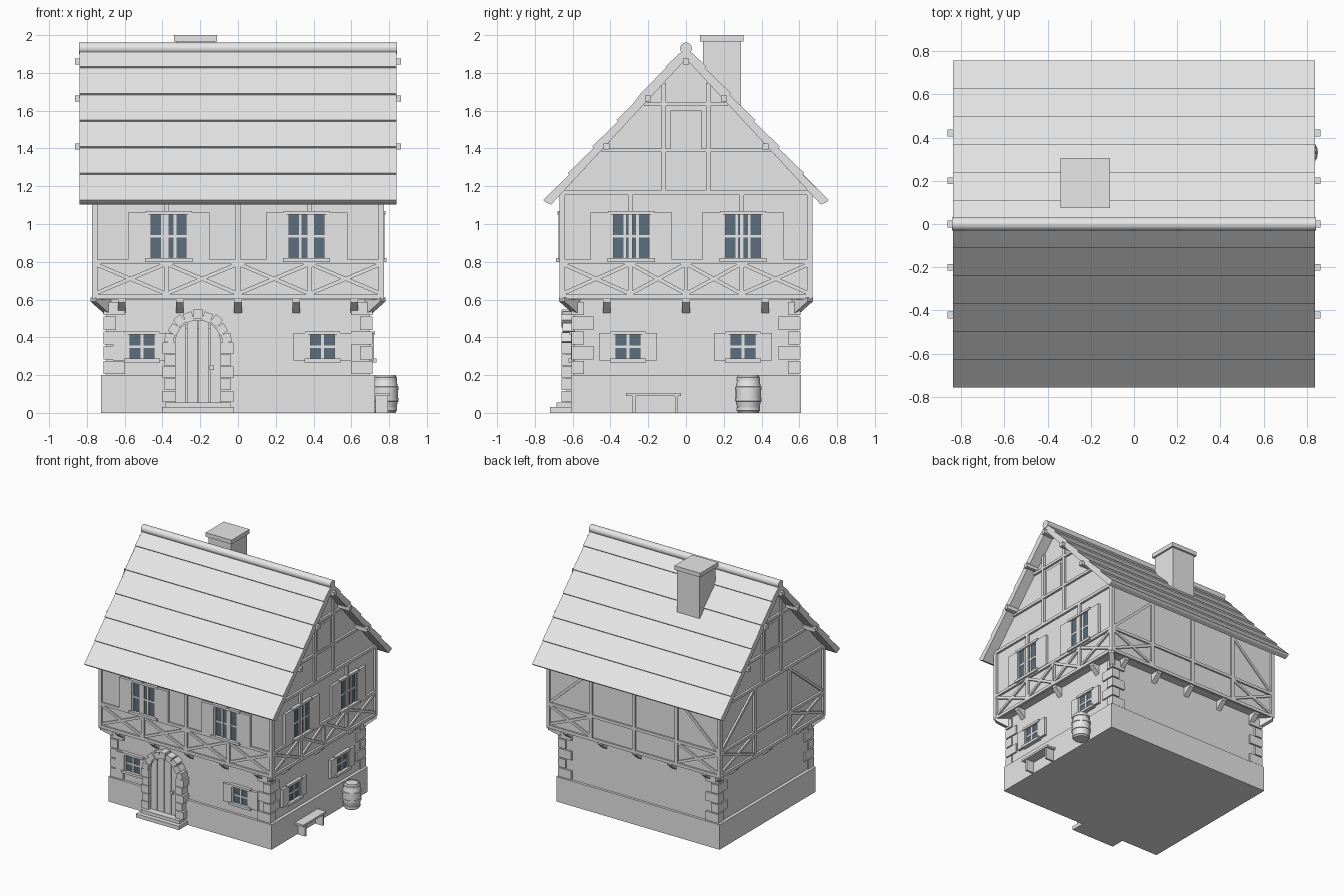
import bpy, bmesh
from math import pi, sin, cos, atan2, sqrt, radians
from mathutils import Matrix, Vector

cube = bpy.data.objects.get("Cube")
if cube:
    bpy.data.objects.remove(cube)


def material(name, rgb):
    m = bpy.data.materials.new(name)
    m.use_nodes = True
    m.diffuse_color = (*rgb, 1)
    m.node_tree.nodes["Principled BSDF"].inputs["Base Color"].default_value = (*rgb, 1)
    return m


STONE = material("pale_grey", (0.8, 0.8, 0.8))
GLASS = material("dark_blue_glass", (0.11, 0.155, 0.205))

# Facade frames: u runs right along the face, local -y points outward
FRONT, RIGHT, BACK, LEFT = 0, pi / 2, pi, -pi / 2


class Part:
    """Collects simple solids into one mesh object."""

    def __init__(self, name, angle=FRONT, mat=STONE):
        self.name, self.mat = name, mat
        self.frame = Matrix.Rotation(angle, 4, 'Z')
        self.bm = bmesh.new()

    def box(self, u, z, out, w, h, t, spin=0):
        """Box with its outer face at distance `out` and thickness t."""
        m = (self.frame @ Matrix.Translation((u, t / 2 - out, z))
             @ Matrix.Rotation(spin, 4, 'Y') @ Matrix.Diagonal((w, t, h, 1)))
        bmesh.ops.create_cube(self.bm, size=1, matrix=m)

    def span(self, u0, u1, z0, z1, out, t):
        self.box((u0 + u1) / 2, (z0 + z1) / 2, out, u1 - u0, z1 - z0, t)

    def beam(self, a, b, out, w=0.02, t=0.02):
        du, dz = b[0] - a[0], b[1] - a[1]
        self.box((a[0] + b[0]) / 2, (a[1] + b[1]) / 2, out,
                 sqrt(du * du + dz * dz), w, t, -atan2(dz, du))

    def prism(self, points, out, t):
        """Extrude a (u, z) outline inward from the plane at `out`."""
        vs = [self.bm.verts.new(self.frame @ Vector((u, -out, z))) for u, z in points]
        f = self.bm.faces.new(vs)
        r = bmesh.ops.extrude_face_region(self.bm, geom=[f])
        new = [g for g in r["geom"] if isinstance(g, bmesh.types.BMVert)]
        bmesh.ops.translate(self.bm, verts=new, vec=self.frame.to_3x3() @ Vector((0, t, 0)))

    def done(self, smooth=False):
        bmesh.ops.recalc_face_normals(self.bm, faces=self.bm.faces)
        me = bpy.data.meshes.new(self.name)
        self.bm.to_mesh(me)
        self.bm.free()
        me.materials.append(self.mat)
        ob = bpy.data.objects.new(self.name, me)
        bpy.context.collection.objects.link(ob)
        if smooth:
            bpy.ops.object.select_all(action='DESELECT')
            ob.select_set(True)
            bpy.context.view_layer.objects.active = ob
            bpy.ops.object.shade_smooth_by_angle(angle=radians(35))
        return ob


def under(y):
    """Height of the roof underside."""
    return 1.874 - 1.08 * abs(y)


# Masonry ground floor
p = Part("plinth"); p.span(-0.725, 0.725, 0, 0.2, 0.61, 1.22); p.done()
p = Part("ground_floor_walls"); p.span(-0.7, 0.7, 0.2, 0.61, 0.59, 1.18); p.done()

# Upper storey with gables
W, D = 0.755, 0.655
p = Part("upper_walls", RIGHT)
p.prism([(-D, 0.6), (D, 0.6), (D, under(D)), (0, under(0)), (-D, under(D))], W, 2 * W)
p.done()

# Corner quoins, alternating long and short
p = Part("quoins")
for sx in (-1, 1):
    for sy in (-1, 1):
        for i in range(5):
            w, d = (0.115, 0.065) if i % 2 == 0 else (0.065, 0.115)
            p.box(sx * (0.712 - w / 2), 0.24 + i * 0.078, -sy * 0.605 + (d if sy > 0 else 0), w, 0.07, d)
p.done()

# Roof: overlapping courses as a stepped profile along the ridge
steps = [1.12 + 0.141 * i for i in range(6)] + [1.935]
half = [(0.714, 1.103)]
for lo, hi in zip(steps, steps[1:]):
    half += [((1.935 - lo) / 1.09 - 0.004, lo - 0.004), ((1.935 - lo) / 1.09 + 0.008, lo + 0.008),
             ((1.935 - hi) / 1.09, hi)]
p = Part("roof", RIGHT)
p.prism(half + [(-y, z) for y, z in reversed(half[:-1])] + [(0, under(0))], 0.838, 1.676)
p.done()
p = Part("ridge_roll")
bmesh.ops.create_cone(p.bm, cap_ends=True, segments=20, radius1=0.031, radius2=0.031, depth=1.684,
                      matrix=Matrix.Translation((0, 0, 1.93)) @ Matrix.Rotation(pi / 2, 4, 'Y'))
p.done(smooth=True)
p = Part("purlins", RIGHT)
for y, z in ((0, 1.86), (0.2, 1.665), (-0.2, 1.665), (0.42, 1.41), (-0.42, 1.41)):
    p.box(y, z, 0.862, 0.032, 0.032, 1.724)
p.done()

# Chimney
p = Part("chimney")
p.span(-0.325, -0.125, 1.5, 1.97, -0.09, 0.2)
p.span(-0.34, -0.11, 1.967, 2.0, -0.075, 0.23)
p.done()


# Timber framing of one facade
def framing(name, angle, half_w, out, posts, panels, braces):
    t = Part(name, angle)
    e = half_w - 0.012
    for z, h in ((0.615, 0.024), (0.8, 0.022), (1.165, 0.024)):
        t.box(0, z, out, 2 * half_w, h, 0.03)
    for u in [-e, e] + posts:
        t.box(u, 0.885, out, 0.026, 0.56, 0.028)
    for a, b in panels:
        t.box(a, 0.705, out, 0.022, 0.18, 0.026)
        for z0, z1 in ((0.63, 0.79), (0.79, 0.63)):
            t.beam((a, z0), (b, z1), out - 0.003)
    for a, b in braces:
        t.beam((a, 0.8), (b, 1.15), out - 0.003)
    if angle in (LEFT, RIGHT):
        for z in (1.39, 1.635):
            r = (under(0) - z) / 1.08
            t.box(0, z, out, 2 * r, 0.02, 0.03)
        for u in (-0.117, 0.117):
            t.span(u - 0.012, u + 0.012, 1.17, under(0.117), out - 0.002, 0.028)
    t.done()


def chain(*us):
    return list(zip(us, us[1:]))


framing("front_timbers", FRONT, 0.772, 0.668, [-0.38, 0, 0.38], chain(-0.76, -0.38, 0, 0.38, 0.76), [])
framing("right_timbers", RIGHT, 0.668, 0.772, [-0.295, 0.295], chain(-0.655, -0.295, 0, 0.295, 0.655), [])
framing("back_timbers", BACK, 0.772, 0.668, [-0.38, 0, 0.38],
        [(-0.76, -0.38), (0.38, 0.76)], [(-0.76, -0.38), (0.76, 0.38)])
framing("left_timbers", LEFT, 0.668, 0.772, [-0.22, 0.22],
        [(-0.655, -0.22), (0.22, 0.655)], [(-0.655, -0.22), (0.655, 0.22)])

# Attic hatches
for name, a in (("right_attic_hatch", RIGHT), ("left_attic_hatch", LEFT)):
    p = Part(name, a); p.span(-0.082, 0.082, 1.4, 1.6, 0.765, 0.02); p.done()

# Wedge brackets under the overhang, straight and at the corners
p = Part("overhang_brackets")


def bracket(angle, u, wall, reach):
    p.frame = Matrix.Rotation(angle, 4, 'Z') @ Matrix.Translation((u - 0.02, 0, 0)) @ Matrix.Rotation(pi / 2, 4, 'Z')
    p.prism([(-wall + 0.02, 0.61), (-wall - reach, 0.61), (-wall - reach, 0.585), (-wall, 0.53), (-wall + 0.02, 0.53)], 0, -0.04)


for i in range(5):
    for a in (FRONT, BACK):
        bracket(a, (i - 2) * 0.308, 0.59, 0.065)
for u in (-0.42, 0, 0.42):
    for a in (RIGHT, LEFT):
        bracket(a, u, 0.7, 0.06)
for sx in (-1, 1):
    for sy in (-1, 1):
        p.frame = Matrix.Translation((sx * 0.7, sy * 0.59, 0)) @ Matrix.Rotation(atan2(sy, sx), 4, 'Z')
        p.prism([(-0.02, 0.61), (0.095, 0.61), (0.095, 0.59), (0.0, 0.53), (-0.02, 0.53)], 0.02, 0.04)
p.done()


# Shuttered windows
def window(name, angle, u, z, wall, w, h, shutter, bars):
    g = Part(name + "_glass", angle, GLASS)
    g.box(u, z, wall + 0.008, w, h, 0.012)
    g.done()
    f = Part(name + "_frame", angle)
    for s in (-1, 1):
        f.box(u + s * w / 2, z, wall + 0.016, 0.014, h, 0.03)
        f.box(u + s * (w / 2 + shutter / 2 + 0.006), z, wall + 0.02, shutter, h + 0.015, 0.025)
    f.box(u, z + h / 2 + 0.008, wall + 0.026, w + 0.045, 0.018, 0.04)
    f.box(u, z - h / 2 - 0.008, wall + 0.032, w + 0.05, 0.02, 0.05)
    for i in range(bars):
        f.box(u + w * ((i + 1) / (bars + 1) - 0.5), z, wall + 0.013, 0.014, h, 0.018)
    f.box(u, z, wall + 0.012, w, 0.014, 0.016)
    f.done()


for side, a, wall, us in (("front", FRONT, D, (-0.367, 0.363)), ("right", RIGHT, W, (-0.29, 0.302))):
    for n, u in zip("ab", us):
        window(f"{side}_upper_window_{n}", a, u, 0.935, wall, 0.2, 0.235, 0.11, 2)
for side, a, wall, us in (("front", FRONT, 0.59, (-0.508, 0.447)), ("right", RIGHT, 0.7, (-0.307, 0.302))):
    for n, u in zip("ab", us):
        window(f"{side}_lower_window_{n}", a, u, 0.35, wall, 0.14, 0.13, 0.077, 1)

# Arched door with planks, surround and steps
DX, SPRING, R = -0.212, 0.37, 0.122
p = Part("door")
for i in range(4):
    a, b = -R + i * R / 2 + 0.003, -R + (i + 1) * R / 2 - 0.003
    top = [(b + (a - b) * k / 4) for k in range(5)]
    p.prism([(DX + a, 0.05), (DX + b, 0.05)]
            + [(DX + u, SPRING + sqrt(R * R - u * u)) for u in top], 0.632, 0.04)
p.span(DX - 0.1, DX + 0.1, 0.05, 0.45, 0.624, 0.03)
p.done()
p = Part("door_handle"); p.box(DX + 0.073, 0.24, 0.65, 0.024, 0.024, 0.03); p.done()
p = Part("door_surround")
for s in (-1, 1):
    for i in range(5):
        w = 0.068 if i % 2 == 0 else 0.056
        p.box(DX + s * (0.12 + w / 2), 0.087 + i * 0.064, 0.66, w, 0.06, 0.08)
for i in range(9):
    a = pi * (i + 0.5) / 9
    r = 0.145 + (0.008 if i % 2 == 0 else 0)
    p.box(DX + r * cos(a), SPRING + r * sin(a), 0.66 - 0.006 * (i % 2), 0.05, 0.048, 0.08, -a)
p.done()
p = Part("door_steps")
p.span(DX - 0.19, DX + 0.19, 0, 0.03, 0.72, 0.12)
p.span(DX - 0.172, DX + 0.172, 0.03, 0.056, 0.685, 0.08)
p.done()

# Bench beside the right wall
p = Part("bench", RIGHT)
p.span(-0.317, -0.026, 0.09, 0.106, 0.802, 0.08)
for u in (-0.275, -0.05):
    p.span(u - 0.008, u + 0.008, 0, 0.09, 0.795, 0.066)
p.done()

# Barrel: bulged staves with raised hoops
p = Part("barrel")
outline = [(0, 0), (0.054, 0)]
for z in (0.02, 0.07, 0.13, 0.18):
    r = 0.068 - 0.014 * ((z - 0.1) / 0.1) ** 2
    outline += [(r, z - 0.009), (r + 0.004, z - 0.008), (r + 0.004, z + 0.008), (r, z + 0.009)]
outline += [(0.054, 0.2), (0.048, 0.2), (0.048, 0.192), (0, 0.192)]
vs = [p.bm.verts.new((0.78 + r, 0.33, z)) for r, z in outline]
es = [p.bm.edges.new(e) for e in zip(vs, vs[1:])]
bmesh.ops.spin(p.bm, geom=vs + es, cent=(0.78, 0.33, 0), axis=(0, 0, 1), angle=2 * pi, steps=24)
bmesh.ops.remove_doubles(p.bm, verts=p.bm.verts, dist=0.0005)
p.done(smooth=True)
